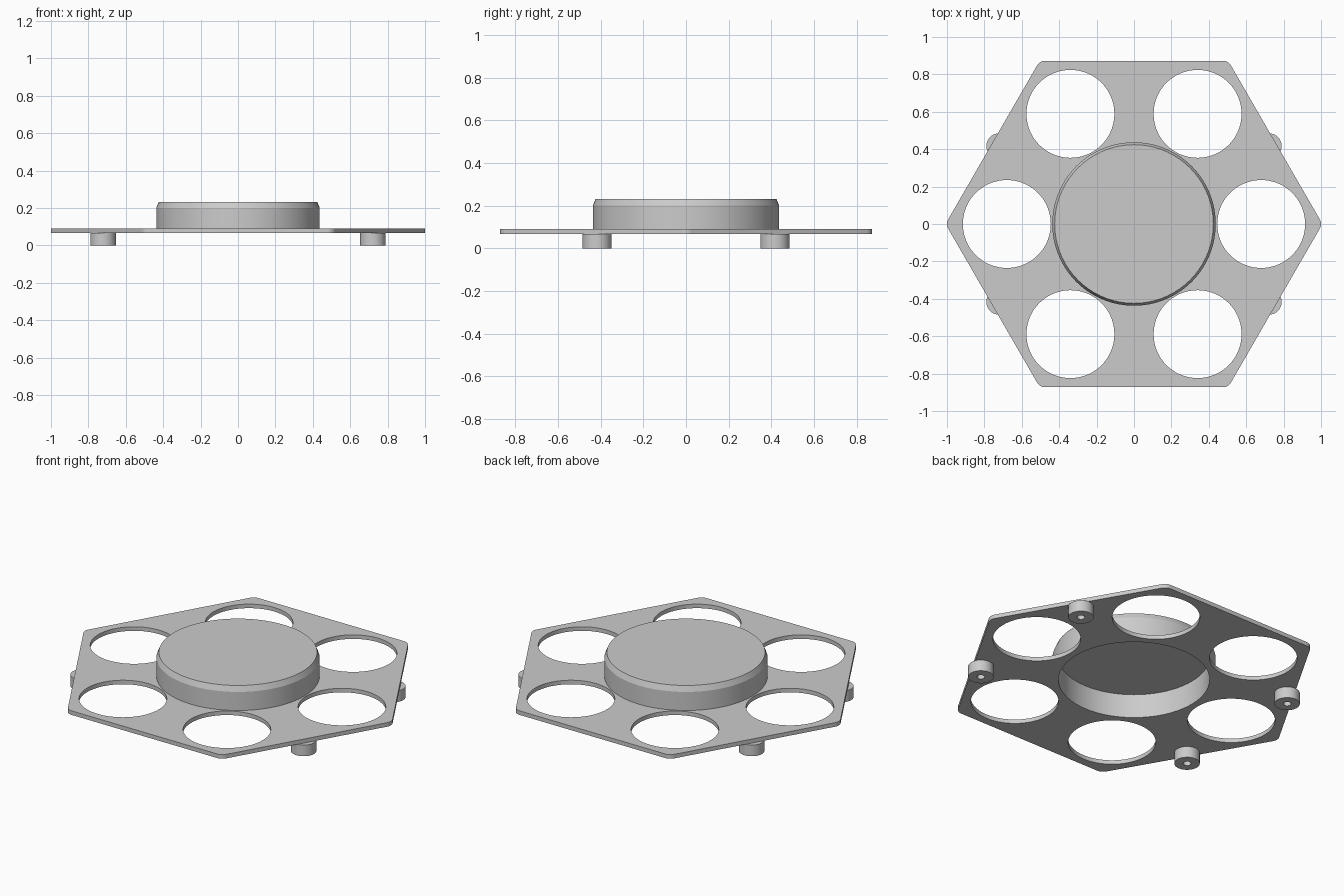
import bpy, bmesh
from math import cos, sin, radians, tau
from mathutils import Matrix, Vector

cube = bpy.data.objects.get("Cube")
if cube:
    bpy.data.objects.remove(cube, do_unlink=True)

SEGMENTS = 72
PLATE_BOTTOM, PLATE_TOP = 0.066, 0.09
INNER_RADIUS = 0.405

grey = bpy.data.materials.new("plain grey")
grey.use_nodes = True
colour = (0.6, 0.6, 0.6, 1)
grey.diffuse_color = colour
grey.node_tree.nodes["Principled BSDF"].inputs["Base Color"].default_value = colour


def finish(name, bm):
    """Weld the mesh, fix its normals and add it as a smooth, sharp-edged object."""
    bmesh.ops.remove_doubles(bm, verts=bm.verts, dist=0.0001)
    bmesh.ops.recalc_face_normals(bm, faces=bm.faces)
    mesh = bpy.data.meshes.new(name)
    bm.to_mesh(mesh)
    bm.free()
    mesh.materials.append(grey)
    obj = bpy.data.objects.new(name, mesh)
    bpy.context.collection.objects.link(obj)
    bpy.ops.object.select_all(action='DESELECT')
    obj.select_set(True)
    bpy.context.view_layer.objects.active = obj
    bpy.ops.object.shade_smooth_by_angle(angle=radians(20))
    return obj


def lathe(name, profile, location=(0, 0, 0)):
    """Spin a radius/height profile around z."""
    bm = bmesh.new()
    verts = [bm.verts.new((r, 0, z)) for r, z in profile]
    edges = [bm.edges.new(pair) for pair in zip(verts, verts[1:])]
    bmesh.ops.spin(bm, geom=verts + edges, cent=(0, 0, 0), axis=(0, 0, 1),
                   angle=tau, steps=SEGMENTS, use_merge=True)
    obj = finish(name, bm)
    obj.location = location
    return obj


def circle(radius, cx=0, cy=0):
    return [(cx + radius * cos(tau * i / SEGMENTS), cy + radius * sin(tau * i / SEGMENTS))
            for i in range(SEGMENTS)]


# Plate: rounded hexagon with six round holes and an open centre
fillet = 0.05
outline = []
for k in range(6):
    corner = radians(60 * k)
    for step in range(-30, 31, 6):
        a = corner + radians(step)
        outline.append(((1 - fillet) * cos(corner) + fillet * cos(a),
                        (1 - fillet) * sin(corner) + fillet * sin(a)))
loops = [outline, circle(INNER_RADIUS)]
loops += [circle(0.235, 0.68 * cos(tau * k / 6), 0.68 * sin(tau * k / 6)) for k in range(6)]

curve = bpy.data.curves.new("plate_outline", 'CURVE')
curve.dimensions = '2D'
curve.fill_mode = 'BOTH'
curve.extrude = (PLATE_TOP - PLATE_BOTTOM) / 2
for loop in loops:
    spline = curve.splines.new('POLY')
    spline.points.add(len(loop) - 1)
    for point, (x, y) in zip(spline.points, loop):
        point.co = (x, y, 0, 1)
    spline.use_cyclic_u = True
helper = bpy.data.objects.new("plate_outline", curve)
bpy.context.collection.objects.link(helper)
bpy.context.view_layer.update()
flat = bpy.data.meshes.new_from_object(
    helper.evaluated_get(bpy.context.evaluated_depsgraph_get()))
bm = bmesh.new()
bm.from_mesh(flat)
bpy.data.objects.remove(helper, do_unlink=True)
bpy.data.meshes.remove(flat)
bmesh.ops.transform(bm, verts=bm.verts,
                    matrix=Matrix.Translation(Vector((0, 0, (PLATE_TOP + PLATE_BOTTOM) / 2))))
finish("plate", bm)

# Central cap: hollow underneath, with a chamfered rim
lathe("centre_cap", [(0, 0.207), (INNER_RADIUS, 0.207), (INNER_RADIUS, PLATE_TOP),
                     (0.437, PLATE_TOP), (0.437, 0.2), (0.424, 0.232), (0, 0.232)])

# Feet: short round posts with a blind screw hole
foot = [(0, 0.05), (0.021, 0.05), (0.021, 0), (0.068, 0),
        (0.068, PLATE_BOTTOM), (0, PLATE_BOTTOM)]
for side, x in (("left", 0.721), ("right", -0.721)):
    for end, y in (("front", -0.417), ("back", 0.417)):
        lathe(f"{end}_{side}_foot", foot, (x, y, 0))
